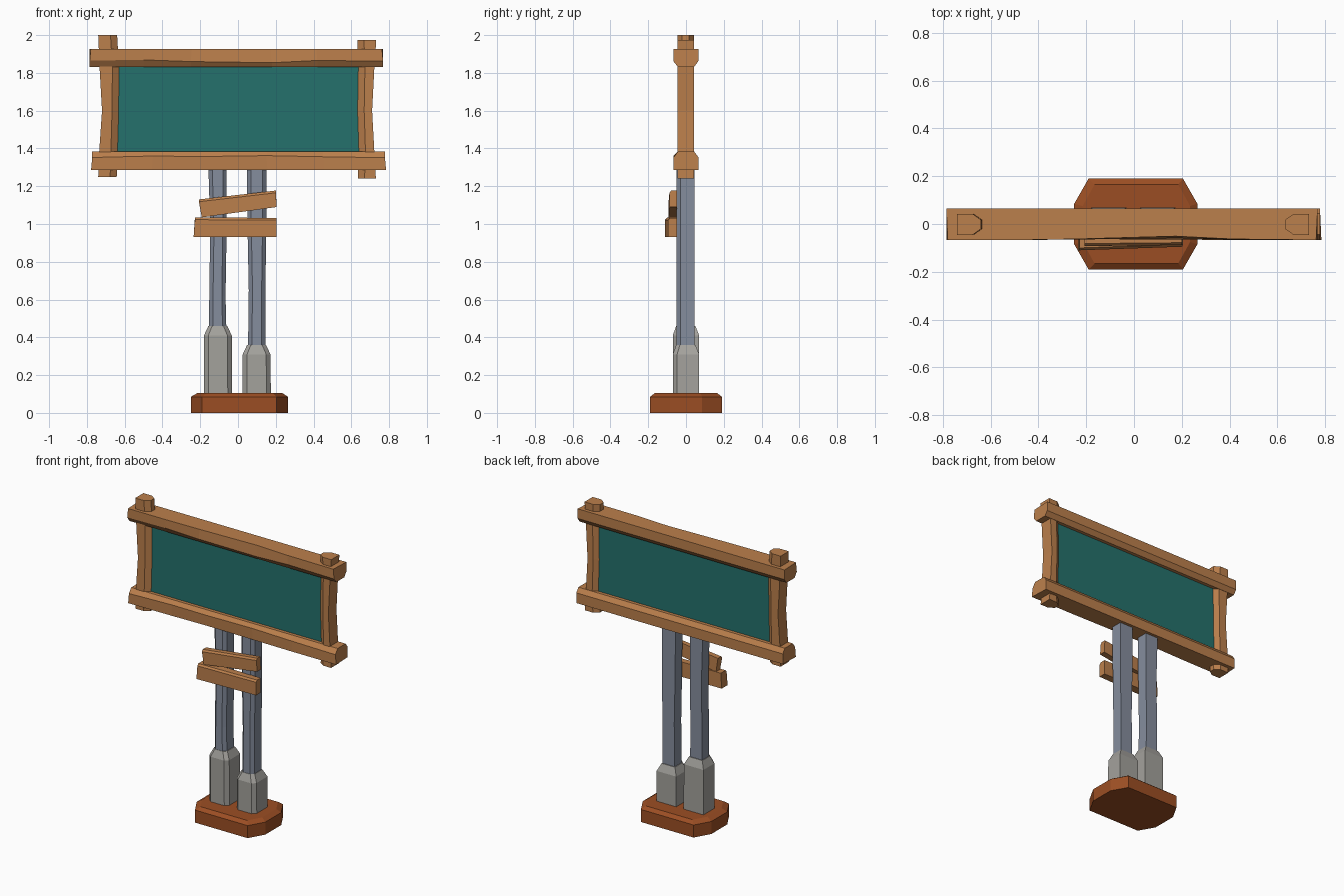
import bpy, bmesh

if "Cube" in bpy.data.objects:
    bpy.data.objects.remove(bpy.data.objects["Cube"])


def material(name, rgb):
    m = bpy.data.materials.new(name)
    m.diffuse_color = (*rgb, 1)
    m.use_nodes = True
    m.node_tree.nodes["Principled BSDF"].inputs["Base Color"].default_value = m.diffuse_color
    return m


WOOD = material("warm wood", (0.50, 0.214, 0.072))
TEAL = material("teal board", (0.018, 0.165, 0.15))
STEEL = material("blue grey", (0.235, 0.268, 0.34))
STONE = material("pale grey", (0.37, 0.36, 0.335))
RUST = material("rust brown", (0.33, 0.076, 0.017))


def loft(name, rings, mat):
    """Skin a closed solid through rings with equal point counts."""
    bm = bmesh.new()
    vs = [[bm.verts.new(p) for p in r] for r in rings]
    n = len(vs[0])
    for a, b in zip(vs, vs[1:]):
        for i in range(n):
            j = (i + 1) % n
            bm.faces.new((a[i], a[j], b[j], b[i]))
    bm.faces.new(vs[0])
    bm.faces.new(vs[-1])
    bmesh.ops.recalc_face_normals(bm, faces=bm.faces)
    me = bpy.data.meshes.new(name)
    bm.to_mesh(me)
    bm.free()
    me.materials.append(mat)
    ob = bpy.data.objects.new(name, me)
    bpy.context.collection.objects.link(ob)
    return ob


def section(z, x0, x1, y0, y1, cx, cy, corners):
    """Horizontal rectangle with the listed corners (fl, fr, br, bl) cut."""
    pts = []
    for key, x, y, sx, sy, x_first in (("fl", x0, y0, 1, 1, False), ("fr", x1, y0, -1, 1, True),
                                       ("br", x1, y1, -1, -1, False), ("bl", x0, y1, 1, -1, True)):
        if key not in corners:
            pts.append((x, y, z))
            continue
        cut = [(x + sx * cx, y, z), (x, y + sy * cy, z)]
        pts += cut if x_first else cut[::-1]
    return pts


ALL = ("fl", "fr", "br", "bl")
FRONT = ("fl", "fr")

# base slab with cut corners and bevelled top rim
loft("base", [section(0, -.25, .265, -.19, .19, .06, .105, ALL),
              section(.085, -.25, .265, -.19, .19, .06, .105, ALL),
              section(.105, -.215, .235, -.165, .165, .05, .09, ALL)], RUST)

# legs: slightly crooked poles
loft("left_leg", [section(z, a, b, -.05, .045, .02, .02, FRONT) for z, a, b in
                  ((.3, -.155, -.058), (.62, -.152, -.066), (.98, -.147, -.06), (1.31, -.157, -.06))], STEEL)
loft("right_leg", [section(z, a, b, -.05, .045, .02, .02, FRONT) for z, a, b in
                   ((.25, .052, .145), (.65, .057, .145), (1.0, .05, .15), (1.31, .048, .15))], STEEL)

# footings
for name, x, h in (("left_footing", -.107, .41), ("right_footing", .098, .31)):
    loft(name, [section(.09, x - .073, x + .076, -.07, .07, .023, .023, FRONT),
                section(h, x - .073, x + .074, -.07, .07, .023, .023, FRONT),
                section(h + .05, x - .05, x + .05, -.052, .05, .02, .02, FRONT)], STONE)

# frame uprights, inner corners cut
loft("left_upright", [section(z, a, b, -.045, .042, .035, .025, ("fr", "br")) for z, a, b in
                      ((1.25, -.74, -.642), (1.38, -.735, -.638), (1.6, -.72, -.632),
                       (1.83, -.733, -.63), (2.0, -.74, -.64))], WOOD)
loft("right_upright", [section(z, a, b, -.045, .042, .035, .025, ("fl", "bl")) for z, a, b in
                       ((1.24, .635, .73), (1.38, .64, .722), (1.6, .633, .71),
                        (1.83, .637, .722), (1.975, .632, .732))], WOOD)


def beam(name, stations, z_flat, z_cut):
    """Hewn beam; each station is x, shoulder depth, front offset."""
    s = 1 if z_flat > z_cut else -1
    loft(name, [[(x + .006 * s * (1 if x > 0 else -1) * -1, -.067 + f, z_flat), (x, .065, z_flat),
                 (x, .065, z_cut + s * .03), (x, .043, z_cut),
                 (x, -.043, z_cut), (x, -.067 + f / 2, z_cut + s * d)]
                for x, d, f in stations], WOOD)


# frame rails
beam("top_rail", ((-.785, .033, 0), (-.5, .037, 0), (-.25, .028, .004), (.18, .022, .016),
                  (.42, .034, .004), (.768, .03, 0)), 1.927, 1.832)
beam("bottom_rail", ((-.772, .032, 0), (-.45, .024, .003), (-.2, .027, .008), (.15, .022, .004),
                     (.45, .028, 0), (.778, .033, 0)), 1.285, 1.384)

# sign board
loft("board", [section(z, -.66, .66, -.02, .02, 0, 0, ()) for z in (1.37, 1.85)], TEAL)


def plank(name, ends):
    """Plank nailed across the legs; each end: top x, bottom x, z low, z high, front y."""
    loft(name, [[(xb, y, lo), (xt, y, hi - .012), (xt, y + .01, hi), (xt, -.047, hi), (xb, -.047, lo)]
                for xt, xb, lo, hi, y in ends], WOOD)


plank("upper_plank", ((-.207, -.192, 1.035, 1.13, -.092), (.2, .205, 1.09, 1.177, -.088)))
plank("lower_plank", ((-.228, -.235, .932, 1.035, -.11), (.203, .203, .932, 1.032, -.095)))
